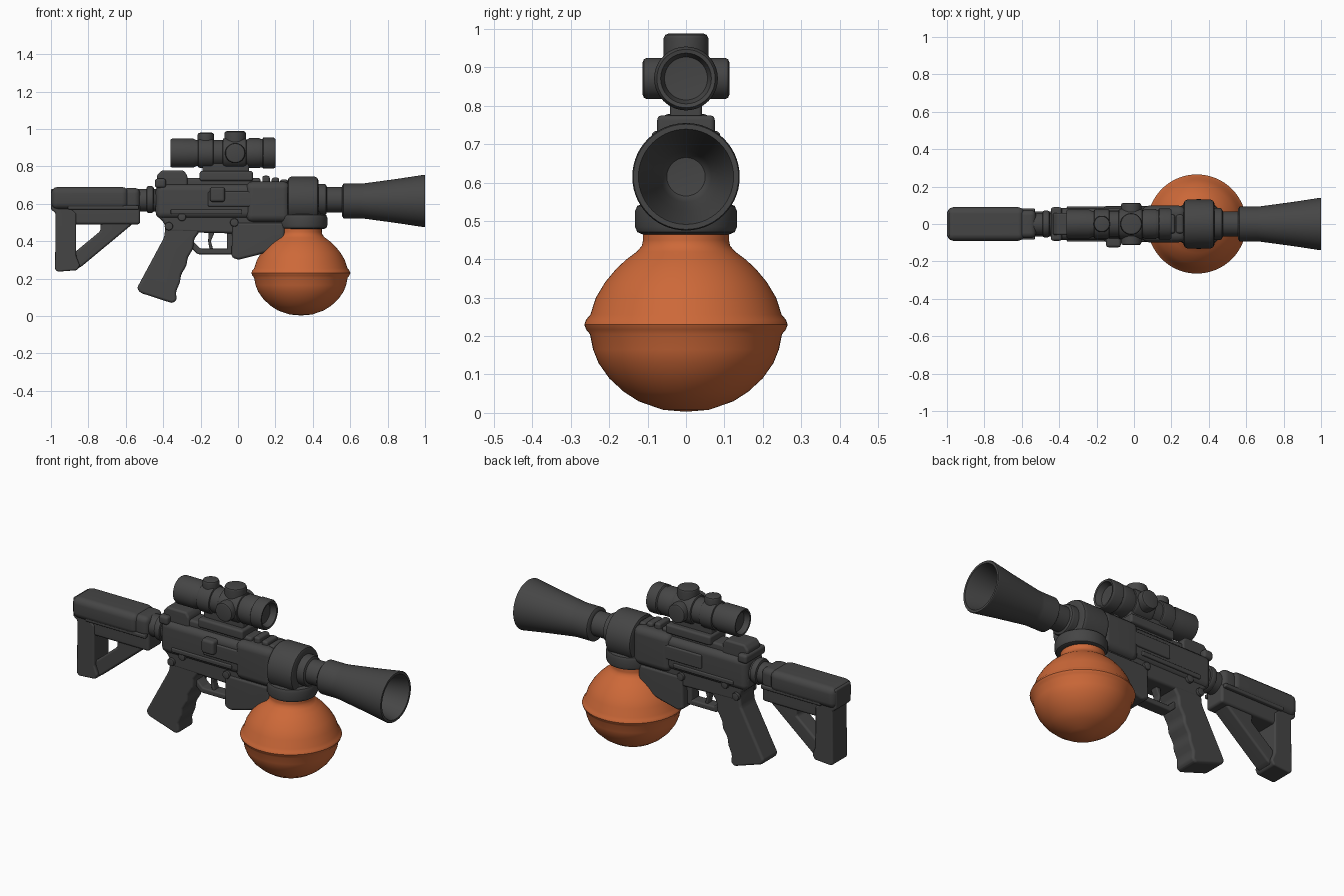
import bpy, bmesh, math
from mathutils import Vector


def material(name, rgb):
    m = bpy.data.materials.new(name)
    m.diffuse_color = (*rgb, 1)
    return m


GREY = material("dark_grey", (0.06, 0.06, 0.06))
ORANGE = material("orange", (0.61, 0.14, 0.04))


def finish(name, bm, mat, angle=40):
    bmesh.ops.recalc_face_normals(bm, faces=bm.faces[:])
    me = bpy.data.meshes.new(name)
    bm.to_mesh(me)
    bm.free()
    me.materials.append(mat)
    for p in me.polygons:
        p.use_smooth = True
    me.set_sharp_from_angle(angle=math.radians(angle))
    ob = bpy.data.objects.new(name, me)
    bpy.context.collection.objects.link(ob)
    wn = ob.modifiers.new("weighted_normals", 'WEIGHTED_NORMAL')
    wn.keep_sharp = True
    return ob


def lathe(name, profile, axis, centre, mat=GREY, steps=56):
    """Turn (position along axis, radius) points around an axis."""
    ax = Vector({'X': (1, 0, 0), 'Y': (0, 1, 0), 'Z': (0, 0, 1)}[axis])
    perp = Vector((0, 0, 1)) if axis != 'Z' else Vector((1, 0, 0))
    c = Vector(centre)
    bm = bmesh.new()
    vs = [bm.verts.new(c + ax * a + perp * r) for a, r in profile]
    es = [bm.edges.new(p) for p in zip(vs, vs[1:])]
    bmesh.ops.spin(bm, geom=vs + es, cent=c, axis=ax, angle=math.tau,
                   steps=steps, use_duplicate=False)
    bmesh.ops.remove_doubles(bm, verts=bm.verts[:], dist=1e-5)
    return finish(name, bm, mat)


def disc(name, a0, a1, r, axis, centre, b=0.012):
    """Solid cylinder with softened rims."""
    k = b * 0.3
    return lathe(name, [(a0, 0), (a0, r - b), (a0 + k, r - k), (a0 + b, r), (a1 - b, r),
                        (a1 - k, r - k), (a1, r - b), (a1, 0)], axis, centre)


def plate(name, outline, half, bevel=0.015, y=0.0, segments=3):
    """Side outline (x, z) extruded across y, with rounded edges."""
    bm = bmesh.new()
    f = bm.faces.new([bm.verts.new((x, y - half, z)) for x, z in outline])
    r = bmesh.ops.extrude_face_region(bm, geom=[f])
    bmesh.ops.translate(bm, vec=(0, 2 * half, 0),
                        verts=[v for v in r['geom'] if isinstance(v, bmesh.types.BMVert)])
    bmesh.ops.recalc_face_normals(bm, faces=bm.faces[:])
    if bevel:
        bmesh.ops.bevel(bm, geom=bm.edges[:], offset=bevel, segments=segments, profile=0.5,
                        affect='EDGES', clamp_overlap=True)
    return finish(name, bm, GREY)


def box(name, x0, x1, z0, z1, half, bevel=0.012, y=0.0):
    return plate(name, [(x0, z0), (x1, z0), (x1, z1), (x0, z1)], half, bevel, y)


# Orange globe with a belt and a neck
lathe("globe", [(0.003, 0), (0.008, 0.06), (0.03, 0.123), (0.055, 0.162), (0.09, 0.2),
                (0.13, 0.228), (0.165, 0.242), (0.205, 0.25), (0.217, 0.26), (0.23, 0.265),
                (0.243, 0.26), (0.256, 0.249), (0.30, 0.235), (0.34, 0.211), (0.375, 0.182),
                (0.40, 0.155), (0.42, 0.128), (0.435, 0.115), (0.45, 0.112), (0.49, 0.112),
                (0.49, 0)], 'Z', (0.336, 0, 0), ORANGE, 64)

# Collar joining globe and barrel
disc("globe_collar", 0.465, 0.545, 0.133, 'Z', (0.345, 0, 0), 0.02)
disc("collar_riser", 0.53, 0.62, 0.105, 'Z', (0.345, 0, 0))
disc("barrel_sleeve", 0.265, 0.43, 0.13, 'X', (0, 0, 0.615), 0.02)

# Barrel and hollow flared muzzle
lathe("barrel", [(0.2, 0), (0.2, 0.085), (0.46, 0.085), (0.47, 0.08), (0.475, 0.068),
                 (0.57, 0.068), (0.57, 0)], 'X', (0, 0, 0.622))
lathe("flared_muzzle", [(0.555, 0), (0.555, 0.08), (0.565, 0.093), (0.66, 0.093),
                        (0.68, 0.095), (0.85, 0.118), (0.995, 0.14), (1.0, 0.137),
                        (1.0, 0.124), (0.98, 0.118), (0.85, 0.088), (0.74, 0.066),
                        (0.72, 0.05), (0.715, 0)], 'X', (0, 0, 0.615))

# Upper and lower receiver
box("upper_receiver", -0.44, 0.28, 0.52, 0.705, 0.085, 0.035)
box("front_shroud", 0.04, 0.28, 0.5, 0.72, 0.098, 0.04)
box("top_rail", -0.29, 0.12, 0.69, 0.738, 0.052, 0.012)
plate("lower_receiver", [(-0.44, 0.6), (-0.44, 0.54), (-0.40, 0.505), (-0.375, 0.45),
                         (0.03, 0.44), (0.25, 0.44), (0.25, 0.6)], 0.07, 0.015)
plate("magazine_well", [(-0.03, 0.5), (-0.035, 0.315), (0.0, 0.3), (0.1, 0.325),
                        (0.25, 0.37), (0.25, 0.5)], 0.078, 0.015)
for i, x in enumerate((0.15, 0.2, 0.245)):
    box(f"front_rail_rib_{i}", x - 0.02, x + 0.02, 0.69, 0.75 - i * 0.01, 0.05, 0.012)

# Receiver side details
for s, side in ((-1, "front"), (1, "back")):
    box(f"side_panel_{side}", -0.16, 0.13, 0.585, 0.665, 0.012, 0.008, s * 0.083)
    box(f"side_strip_{side}", -0.36, 0.02, 0.545, 0.57, 0.01, 0.006, s * 0.083)
    for i, (x, z) in enumerate(((-0.30, 0.53), (-0.37, 0.48), (-0.02, 0.50))):
        disc(f"pin_{side}_{i}", -0.012, 0.012, 0.022, 'Y', (x, s * 0.073, z), 0.006)
box("side_button", -0.15, -0.07, 0.61, 0.69, 0.03, 0.015, -0.095)

# Rear sight
plate("rear_sight", [(-0.43, 0.69), (-0.27, 0.69), (-0.27, 0.75), (-0.29, 0.778),
                     (-0.41, 0.778), (-0.435, 0.75)], 0.06, 0.012)
box("rear_sight_wheel", -0.445, -0.385, 0.685, 0.735, 0.09, 0.015)

# Grip with finger grooves
plate("grip", [(-0.385, 0.5), (-0.395, 0.42), (-0.47, 0.28), (-0.54, 0.15), (-0.525, 0.125),
               (-0.35, 0.068), (-0.328, 0.085), (-0.332, 0.13), (-0.31, 0.18), (-0.305, 0.22),
               (-0.275, 0.27), (-0.27, 0.31), (-0.24, 0.36), (-0.235, 0.41), (-0.2, 0.46),
               (-0.2, 0.5)], 0.068, 0.03)

# Trigger and its guard
plate("trigger_guard", [(-0.25, 0.365), (-0.215, 0.33), (-0.03, 0.33), (-0.03, 0.36),
                        (-0.2, 0.36), (-0.24, 0.40)], 0.035, 0.008)
box("guard_front", -0.06, 0.0, 0.33, 0.46, 0.035, 0.01)
plate("trigger", [(-0.155, 0.46), (-0.16, 0.40), (-0.15, 0.345), (-0.13, 0.345),
                  (-0.145, 0.40), (-0.12, 0.46)], 0.022, 0.006)

# Buffer tube and stock
disc("buffer_tube", -0.56, -0.43, 0.06, 'X', (0, 0, 0.62))
disc("buffer_ring", -0.49, -0.45, 0.072, 'X', (0, 0, 0.623))
box("stock_tube", -1.0, -0.585, 0.57, 0.69, 0.09, 0.035)
box("stock_neck", -0.62, -0.523, 0.57, 0.685, 0.076, 0.03)
box("stock_underside", -0.97, -0.523, 0.49, 0.60, 0.062, 0.015)
plate("stock_butt", [(-1.0, 0.68), (-1.0, 0.57), (-0.975, 0.55), (-0.978, 0.25),
                     (-0.965, 0.237), (-0.86, 0.245), (-0.845, 0.27), (-0.865, 0.32),
                     (-0.865, 0.55), (-0.93, 0.6), (-0.93, 0.68)], 0.068, 0.015)
plate("stock_brace", [(-0.88, 0.335), (-0.87, 0.25), (-0.84, 0.262), (-0.56, 0.495),
                      (-0.58, 0.53), (-0.735, 0.52), (-0.735, 0.455)], 0.05, 0.012)
for s, side in ((-1, "front"), (1, "back")):
    box(f"stock_ledge_{side}", -0.91, -0.53, 0.57, 0.592, 0.012, 0.006, s * 0.072)

# Scope mount
box("scope_mount", -0.205, 0.08, 0.722, 0.775, 0.075, 0.012)
box("scope_mount_neck", -0.19, 0.06, 0.76, 0.83, 0.042, 0.01)

# Scope tube with hollow ends
lathe("scope", [(-0.33, 0), (-0.33, 0.055), (-0.36, 0.064), (-0.362, 0.072), (-0.352, 0.078),
                (-0.24, 0.078), (-0.225, 0.07), (0.045, 0.07), (0.06, 0.08), (0.115, 0.08),
                (0.12, 0.076), (0.13, 0.076), (0.135, 0.083), (0.19, 0.083), (0.2, 0.076),
                (0.198, 0.066), (0.165, 0.056), (0.16, 0)], 'X', (0, 0, 0.871))
disc("scope_band", -0.215, -0.13, 0.08, 'X', (0, 0, 0.871))
disc("scope_turret_body", -0.085, 0.05, 0.083, 'X', (0, 0, 0.871), 0.02)

# Scope knobs: rear, top, and one on each side
disc("rear_knob", 0.92, 0.98, 0.044, 'Z', (-0.172, 0, 0))
disc("top_knob", 0.90, 0.988, 0.058, 'Z', (-0.015, 0, 0))
for s, side in ((-1, "front"), (1, "back")):
    disc(f"side_knob_{side}", -0.05, 0.05, 0.054, 'Y', (-0.015, s * 0.063, 0.871))
